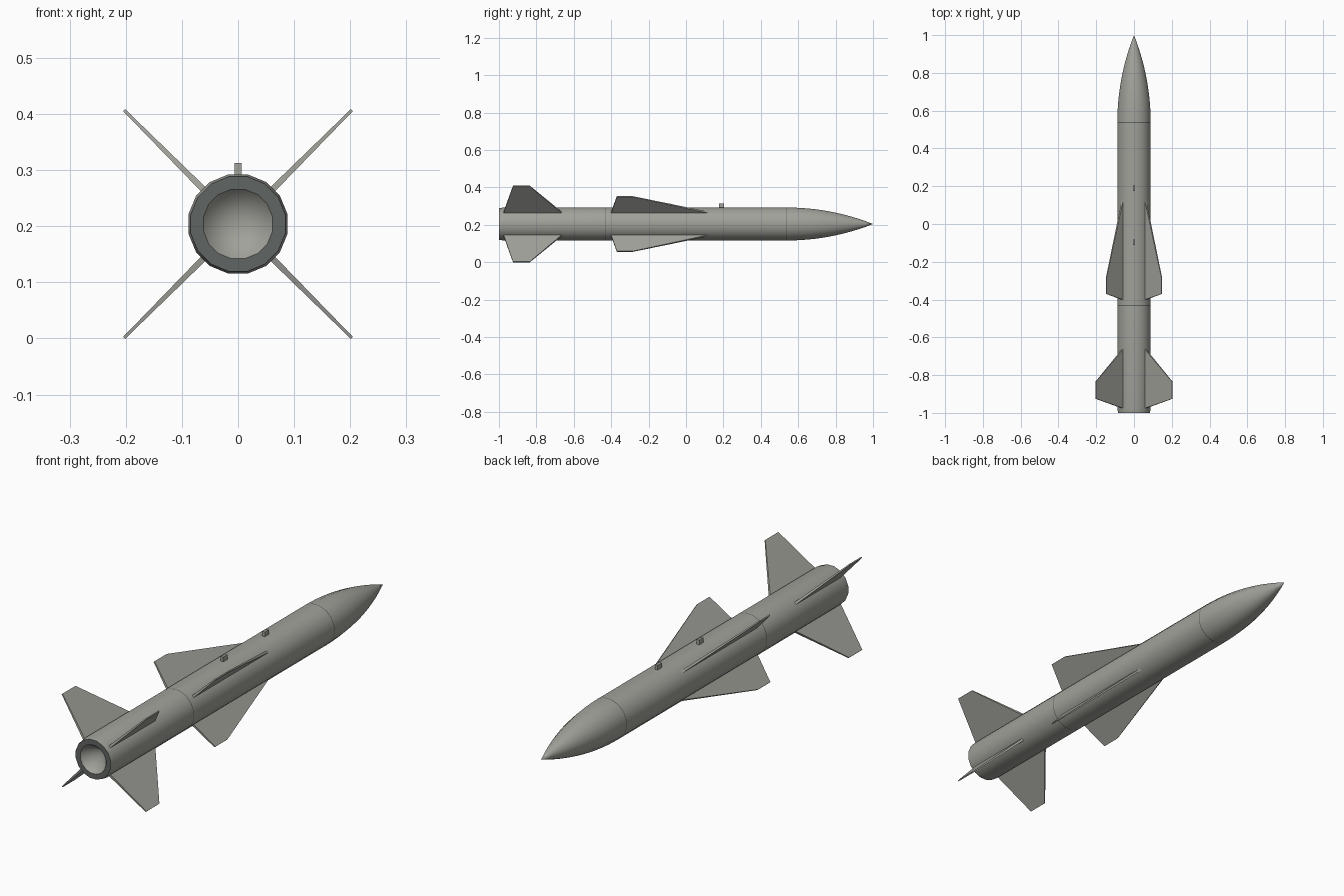
import bpy, bmesh, math
from mathutils import Vector, Matrix

if "Cube" in bpy.data.objects:
    bpy.data.objects.remove(bpy.data.objects["Cube"])

AXIS_Z = 0.204
SIDES = 16
R = 0.09


def material(name, rgb):
    m = bpy.data.materials.new(name)
    m.diffuse_color = (*rgb, 1)
    m.use_nodes = True
    m.node_tree.nodes["Principled BSDF"].inputs["Base Color"].default_value = m.diffuse_color
    return m


GREY = material("body grey", (0.36, 0.36, 0.33))
DARK = material("rim dark grey", (0.115, 0.13, 0.125))


def finish(name, bm, mat, smooth=False):
    bmesh.ops.recalc_face_normals(bm, faces=bm.faces)
    mesh = bpy.data.meshes.new(name)
    bm.to_mesh(mesh)
    bm.free()
    obj = bpy.data.objects.new(name, mesh)
    bpy.context.collection.objects.link(obj)
    mesh.materials.append(mat)
    if smooth:
        bpy.ops.object.select_all(action='DESELECT')
        obj.select_set(True)
        bpy.context.view_layer.objects.active = obj
        bpy.ops.object.shade_smooth_by_angle(angle=math.radians(35))
    return obj


def lathe(name, profile, mat):
    """Revolve (y, radius) points around the long axis; radius 0 makes a tip."""
    bm = bmesh.new()
    rings = []
    for y, r in profile:
        if r == 0:
            rings.append([bm.verts.new((0, y, AXIS_Z))] * SIDES)
            continue
        angles = [(i + 0.5) * math.tau / SIDES for i in range(SIDES)]
        rings.append([bm.verts.new((r * math.cos(a), y, AXIS_Z + r * math.sin(a)))
                      for a in angles])
    for a, b in zip(rings, rings[1:]):
        for i in range(SIDES):
            j = (i + 1) % SIDES
            bm.faces.new(dict.fromkeys((a[i], a[j], b[j], b[i])))
    return finish(name, bm, mat, True)


def fin(name, root, tip, r_tip, angle, r_root=0.088, t_root=0.0055, t_tip=0.0025):
    """Tapered plate; root and tip are (rear y, front y), angle is around the axis."""
    bm = bmesh.new()
    corners = [(r_root, root[0], t_root), (r_root, root[1], t_root),
               (r_tip, tip[1], t_tip), (r_tip, tip[0], t_tip)]
    turn = Matrix.Translation((0, 0, AXIS_Z)) @ Matrix.Rotation(angle, 4, 'Y')
    low, high = [[bm.verts.new(turn @ Vector((r, y, s * t))) for r, y, t in corners]
                 for s in (-1, 1)]
    bm.faces.new(low)
    bm.faces.new(high)
    for i in range(4):
        j = (i + 1) % 4
        bm.faces.new((low[i], low[j], high[j], high[i]))
    return finish(name, bm, mat=GREY)


# Tail section: open tube with a slightly narrowed end and a conical nozzle
tail = lathe("tail_section", [(-0.432, R), (-0.975, R), (-1.0, 0.086),
                              (-1.0, 0.063), (-0.92, 0)], GREY)
tail.data.materials.append(DARK)
for p in tail.data.polygons:
    if all(abs(tail.data.vertices[v].co.y + 1) < 1e-4 for v in p.vertices):
        p.material_index = 1

# Middle section
lathe("middle_section", [(-0.432, R), (0.538, R)], GREY)

# Seams between the sections
for label, y in (("rear", -0.432), ("front", 0.538)):
    lathe(label + "_seam", [(y - 0.002, R + 0.0003), (y + 0.002, R + 0.0003)], DARK)

# Nose: tangent ogive
length = 1 - 0.538
rho = (R * R + length * length) / (2 * R)
steps = 12
nose = [(0.538 + length * i / steps,
         math.sqrt(rho ** 2 - (length * i / steps) ** 2) + R - rho) for i in range(steps)]
lathe("nose", nose + [(1.0, 0)], GREY)

# Four wings and four tail fins in an X layout
for k in range(4):
    a = math.radians(45 + 90 * k)
    fin(f"wing_{k + 1}", (-0.40, 0.12), (-0.37, -0.285), 0.208, a)
    fin(f"tail_fin_{k + 1}", (-0.975, -0.665), (-0.925, -0.835), 0.287, a)

# Mounting lugs on top
for label, y in (("front", 0.19), ("rear", -0.097)):
    bm = bmesh.new()
    bmesh.ops.create_cube(bm, size=1, matrix=Matrix.Translation((0, y, 0.299))
                          @ Matrix.Diagonal((0.0125, 0.028, 0.028, 1)))
    finish(label + "_lug", bm, GREY)
